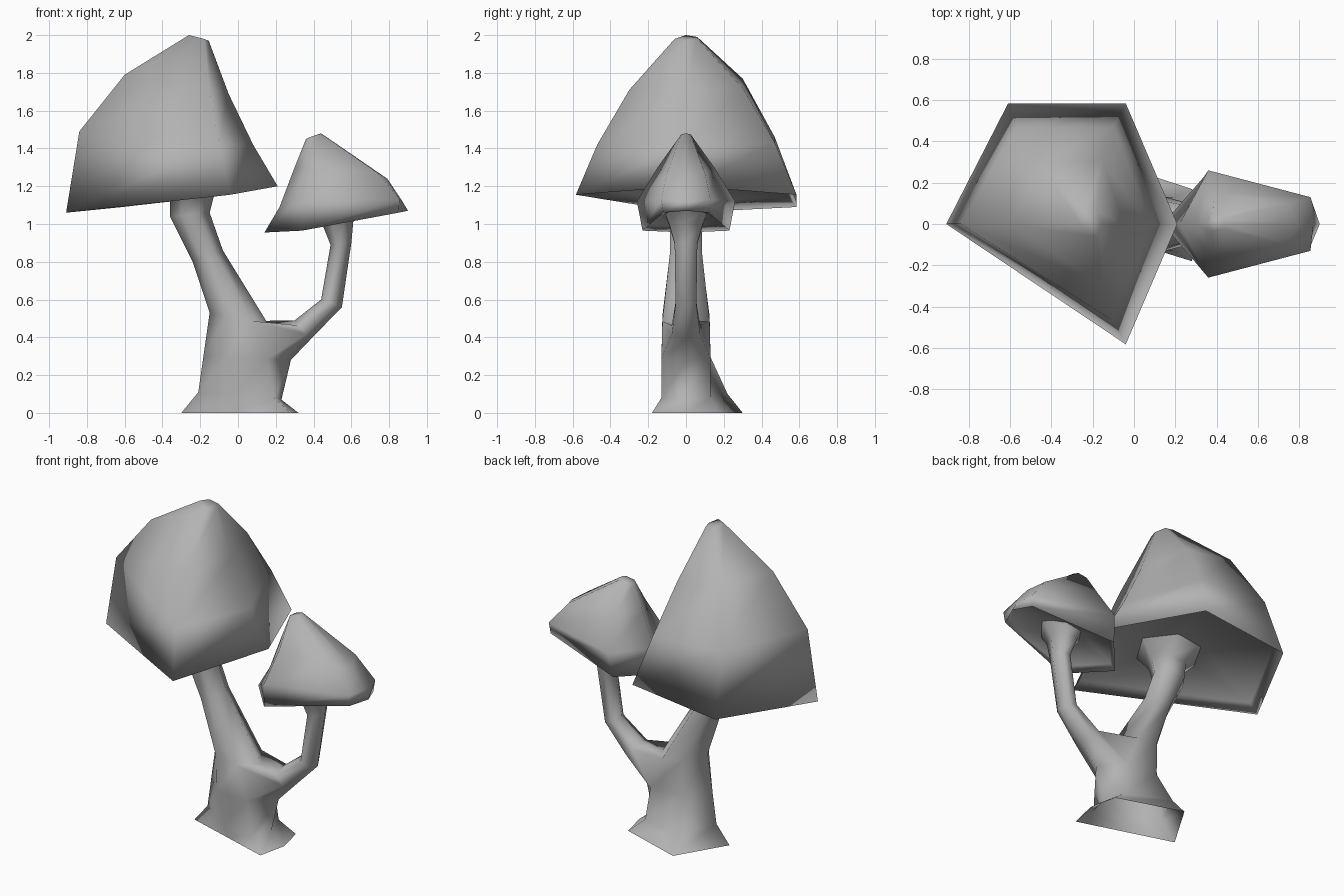
import bpy, bmesh

if "Cube" in bpy.data.objects:
    bpy.data.objects.remove(bpy.data.objects["Cube"])

grey = bpy.data.materials.new("mushroom_grey")
grey.diffuse_color = (.45, .45, .45, 1)
grey.use_nodes = True
grey.node_tree.nodes["Principled BSDF"].inputs["Base Color"].default_value = grey.diffuse_color


def skin(bm, loops):
    """Bridge a stack of equal-length vertex loops; return faces per band."""
    bands = []
    n = len(loops[0])
    for a, b in zip(loops, loops[1:]):
        bands.append([bm.faces.new((a[i], a[(i + 1) % n], b[(i + 1) % n], b[i]))
                      for i in range(n)])
    return bands


def verts(bm, rings):
    return [[bm.verts.new(p) for p in ring] for ring in rings]


def finish(name, bm):
    """Turn the bmesh into a fully smooth grey object."""
    bmesh.ops.recalc_face_normals(bm, faces=bm.faces)
    for f in bm.faces:
        f.smooth = True
    mesh = bpy.data.meshes.new(name)
    bm.to_mesh(mesh)
    bm.free()
    mesh.materials.append(grey)
    ob = bpy.data.objects.new(name, mesh)
    bpy.context.collection.objects.link(ob)
    return ob


def section(left, right, w):
    """Six-sided stem section between two silhouette points (x, z)."""
    def at(t, y):
        return (left[0] + (right[0] - left[0]) * t, y,
                left[1] + (right[1] - left[1]) * t)
    return [at(0, 0), at(.27, -w), at(.73, -w), at(1, 0), at(.73, w), at(.27, w)]


def mirrored(l, a, b, r):
    """Six-sided ring symmetric in y from four points."""
    flip = lambda p: (p[0], -p[1], p[2])
    return [l, flip(a), flip(b), r, b, a]


def inset(ring, centre, s, dz):
    """Copy of a rim pulled toward a centre and raised, for the gill side."""
    return [(centre[0] + (x - centre[0]) * s, y * s,
             centre[1] + (z - centre[1]) * s + dz) for x, y, z in ring]


def cap(name, rings):
    bm = bmesh.new()
    loops = verts(bm, rings)
    skin(bm, loops)
    bm.faces.new(loops[0])
    bm.faces.new(loops[-1])
    return finish(name, bm)


# Trunk: splayed open foot, thick body, leaning neck that flares into the cap
foot = [(-.30, 0, 0), (-.01, -.09, 0), (.28, -.18, 0),
        (.32, 0, 0), (.28, .17, 0), (-.12, .30, 0)]
ankle = [(-.21, 0, .11), (-.02, -.11, .09), (.19, -.13, .08),
         (.23, 0, .07), (.19, .13, .08), (-.10, .22, .10)]
bm = bmesh.new()
trunk = verts(bm, [
    foot, ankle,
    section((-.183, .30), (.28, .28), .13),
    section((-.15, .53), (.16, .47), .125),
    section((-.24, .80), (-.08, .86), .085),
    section((-.36, 1.04), (-.15, 1.06), .085),
    section((-.36, 1.12), (-.13, 1.14), .10),
    section((-.46, 1.22), (-.06, 1.25), .19),
])
bands = skin(bm, trunk)

# Branch: grows out of an opening in the trunk side and bends up
bmesh.ops.delete(bm, geom=bands[2][2:4], context='FACES_ONLY')
lo, hi = trunk[2], trunk[3]
root = [hi[3], hi[2], lo[2], lo[3], lo[4], hi[4]]
skin(bm, [root] + verts(bm, [
    section((.30, .49), (.385, .39), .075),
    section((.44, .60), (.55, .56), .055),
    section((.49, .89), (.60, .90), .06),
    section((.45, .99), (.61, 1.01), .09),
    section((.40, 1.06), (.68, 1.09), .12),
]))
finish("forked_stem", bm)

# Large cap: irregular five-sided bell with a recessed underside
rim = [(-.91, 0, 1.06), (-.04, -.583, 1.155), (.21, 0, 1.20),
       (-.04, .585, 1.155), (-.61, .585, 1.09)]
c = (-.26, 1.135)
cap("large_cap", [
    inset(rim, c, .3, .09), inset(rim, c, .92, .05), rim,
    [(-.84, 0, 1.49), (-.10, -.47, 1.42), (.08, 0, 1.42),
     (-.10, .47, 1.43), (-.57, .47, 1.46)],
    [(-.60, 0, 1.79), (-.15, -.30, 1.71), (-.05, 0, 1.69),
     (-.15, .30, 1.72), (-.46, .30, 1.77)],
    [(-.26, 0, 2.0), (-.18, -.06, 1.98), (-.155, 0, 1.97),
     (-.18, .06, 1.98), (-.24, .06, 1.99)],
])

# Small cap: six-sided, mirrored in y, tilted to the right
rim = mirrored((.14, 0, .955), (.34, .23, .965), (.85, .12, 1.06), (.90, 0, 1.07))
c = (.53, 1.01)
cap("small_cap", [
    inset(rim, c, .4, .05), inset(rim, c, .92, .03), rim,
    mirrored((.22, 0, 1.09), (.36, .26, 1.12), (.855, .13, 1.13), (.87, 0, 1.12)),
    mirrored((.30, 0, 1.30), (.39, .15, 1.30), (.74, .10, 1.27), (.79, 0, 1.24)),
    mirrored((.36, 0, 1.45), (.38, .035, 1.46), (.43, .025, 1.475), (.44, 0, 1.48)),
])
